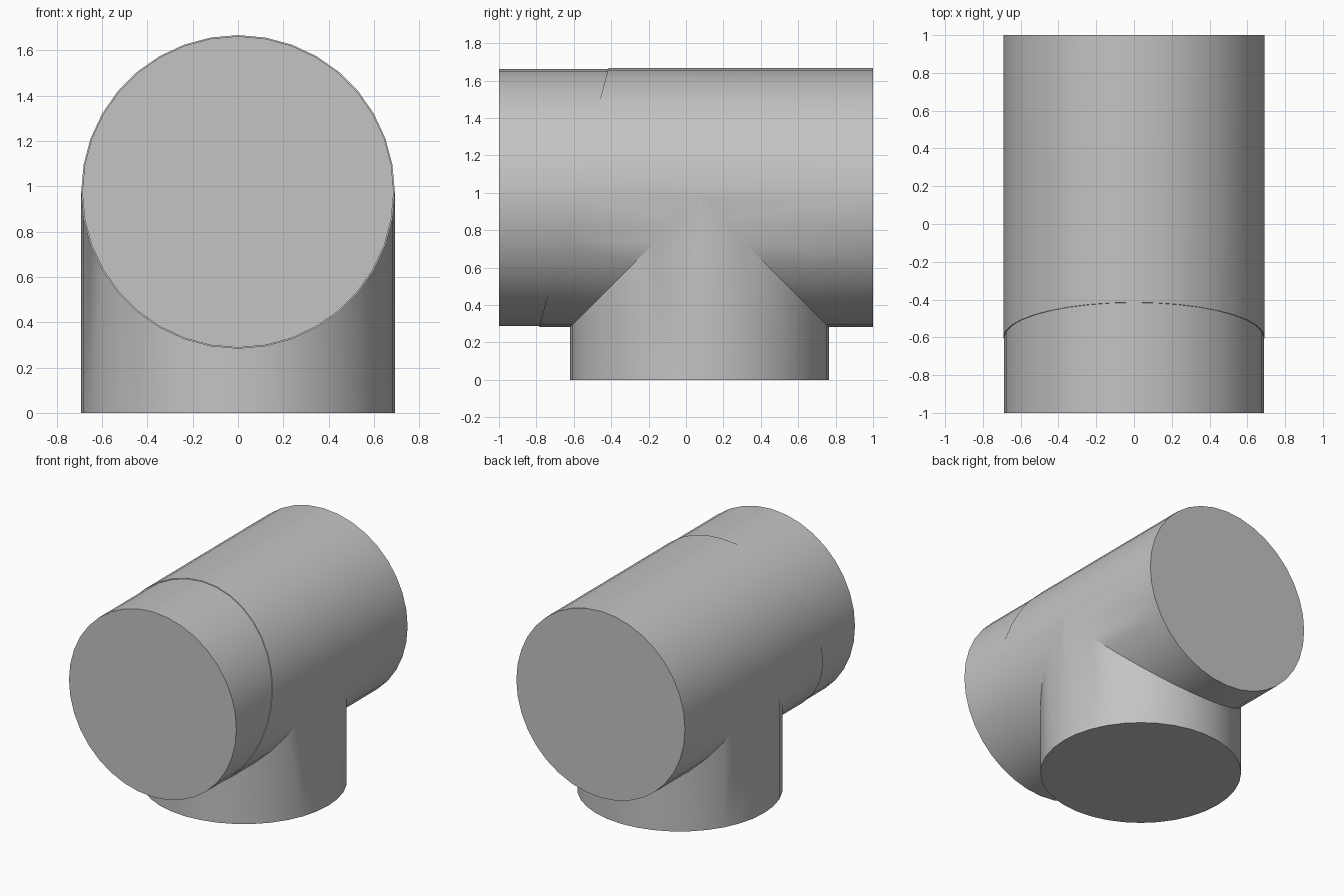
import bpy
import bmesh
from math import radians
from mathutils import Matrix, Vector

cube = bpy.data.objects.get("Cube")
if cube:
    bpy.data.objects.remove(cube, do_unlink=True)

RADIUS = 0.692
AXIS_Z = 0.975      # height of the horizontal pipe's axis
BRANCH_Y = 0.072
SIDES = 36

grey = bpy.data.materials.new("plain grey")
grey.use_nodes = True
colour = (0.55, 0.55, 0.55, 1)
grey.diffuse_color = colour
grey.node_tree.nodes["Principled BSDF"].inputs["Base Color"].default_value = colour


def pipe(name, radius, start, end, cut=None):
    """Closed cylinder from start to end, optionally mitred by a plane (point, normal)."""
    start, end = Vector(start), Vector(end)
    axis = end - start
    turn = Matrix.Rotation(radians(90), 4, "X") if abs(axis.y) > abs(axis.z) else Matrix()
    bm = bmesh.new()
    bmesh.ops.create_cone(bm, cap_ends=True, segments=SIDES, radius1=radius,
                          radius2=radius, depth=axis.length,
                          matrix=Matrix.Translation((start + end) / 2) @ turn)
    if cut:
        bmesh.ops.bisect_plane(bm, geom=bm.verts[:] + bm.edges[:] + bm.faces[:],
                               plane_co=cut[0], plane_no=cut[1], clear_inner=True)
        bmesh.ops.holes_fill(bm, edges=[e for e in bm.edges if e.is_boundary])
    bmesh.ops.recalc_face_normals(bm, faces=bm.faces[:])
    mesh = bpy.data.meshes.new(name)
    bm.to_mesh(mesh)
    bm.free()
    mesh.materials.append(grey)
    obj = bpy.data.objects.new(name, mesh)
    bpy.context.collection.objects.link(obj)
    return obj


def smooth(obj):
    bpy.ops.object.select_all(action="DESELECT")
    obj.select_set(True)
    bpy.context.view_layer.objects.active = obj
    bpy.ops.object.shade_smooth_by_angle(angle=radians(30))


# Main pipe, its front end mitred by a leaning plane
seam = (Vector((0, -0.6, AXIS_Z)), Matrix.Rotation(radians(-15), 3, "X") @ Vector((0, 1, 0)))
main_pipe = pipe("main_pipe", RADIUS, (0, -1, AXIS_Z), (0, 1, AXIS_Z), seam)

# Branch pipe standing on the ground, merged into the main pipe
branch = pipe("branch_pipe", RADIUS, (0, BRANCH_Y, 0), (0, BRANCH_Y, AXIS_Z))
union = main_pipe.modifiers.new("join branch", "BOOLEAN")
union.operation = "UNION"
union.solver = "EXACT"
union.object = branch
bpy.context.view_layer.objects.active = main_pipe
bpy.ops.object.modifier_apply(modifier=union.name)
bpy.data.objects.remove(branch, do_unlink=True)
smooth(main_pipe)

# Slightly narrower front pipe that slips into the mitred end
smooth(pipe("front_pipe", RADIUS - 0.005, (0, -1, AXIS_Z), (0, -0.3, AXIS_Z)))
